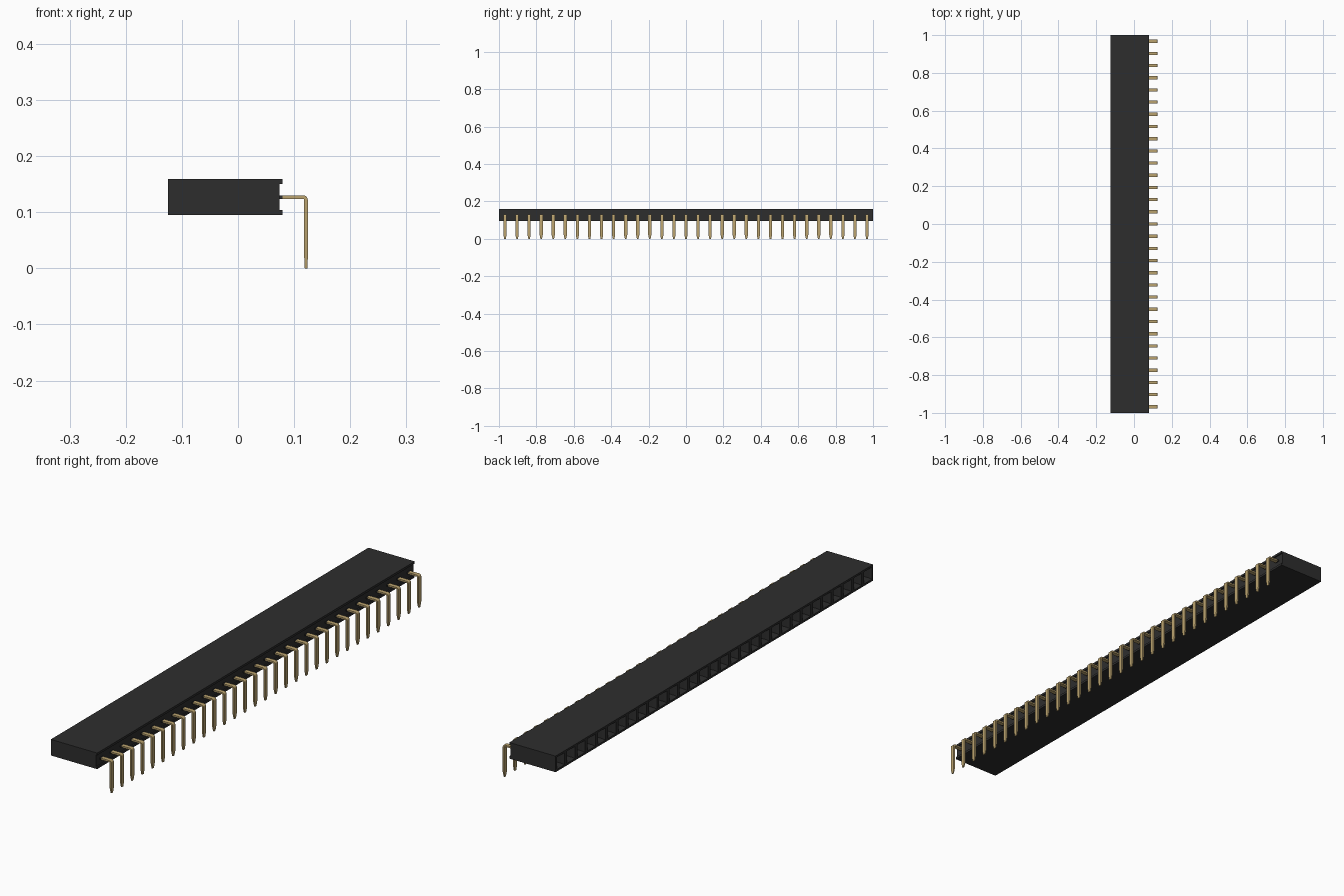
import bpy, bmesh, math
from mathutils import Vector

cube = bpy.data.objects.get("Cube")
if cube:
    bpy.data.objects.remove(cube, do_unlink=True)

COUNT = 31
PITCH = 2.0 / COUNT


def material(name, rgb, rough):
    m = bpy.data.materials.new(name)
    m.use_nodes = True
    m.diffuse_color = (*rgb, 1)
    bsdf = m.node_tree.nodes["Principled BSDF"]
    bsdf.inputs["Base Color"].default_value = (*rgb, 1)
    bsdf.inputs["Roughness"].default_value = rough
    return m


def finish(bm, name, mat):
    bmesh.ops.recalc_face_normals(bm, faces=bm.faces)
    me = bpy.data.meshes.new(name)
    bm.to_mesh(me)
    bm.free()
    me.materials.append(mat)
    ob = bpy.data.objects.new(name, me)
    bpy.context.collection.objects.link(ob)
    return ob


black = material("black plastic", (0.027, 0.027, 0.027), 0.6)
gold = material("gold metal", (0.50, 0.37, 0.16), 0.45)

# Housing: profile with a groove along the pin side, swept in one step per socket
X0, X1, XG = -0.125, 0.079, 0.074
Z0, Z1 = 0.095, 0.159
profile = [(X0, Z0), (X1, Z0), (X1, 0.104), (XG, 0.104),
           (XG, 0.150), (X1, 0.150), (X1, Z1), (X0, Z1)]
bm = bmesh.new()
rings = [[bm.verts.new((x, -1 + i * PITCH, z)) for x, z in profile]
         for i in range(COUNT + 1)]
n = len(profile)
for a, b in zip(rings, rings[1:]):
    for k in range(n):
        bm.faces.new((a[k], a[(k + 1) % n], b[(k + 1) % n], b[k]))
bm.faces.new(rings[0])
bm.faces.new(rings[-1])
bmesh.ops.recalc_face_normals(bm, faces=bm.faces)

# Sockets: square funnel mouths leading into deep square holes
mouths = [f for f in bm.faces if f.normal.x < -0.9]
bmesh.ops.inset_individual(bm, faces=mouths, thickness=0.011, depth=0)
bmesh.ops.inset_individual(bm, faces=mouths, thickness=0.007, depth=-0.010)
holes = bmesh.ops.extrude_discrete_faces(bm, faces=mouths)["faces"]
for f in holes:
    bmesh.ops.translate(bm, verts=f.verts, vec=(0.14, 0, 0))
finish(bm, "housing", black)

# Pin: flat strip with a rounded right-angle bend and a tapered tip
T, W = 0.0065, 0.017
XO, ZT, R = 0.1245, 0.130, 0.0085
cx, cz = XO - R, ZT - R
sections = [(Vector((0.078, 0, ZT)), Vector((0.078, 0, ZT - T)), W)]
for i in range(6):
    t = math.pi / 2 * (1 - i / 5)
    d = Vector((math.cos(t), 0, math.sin(t)))
    c = Vector((cx, 0, cz))
    sections.append((c + d * R, c + d * (R - T), W))
sections.append((Vector((XO, 0, 0.02)), Vector((XO - T, 0, 0.02)), W))
sections.append((Vector((XO - 0.001, 0, 0)), Vector((XO - T + 0.001, 0, 0)), W * 0.5))


def add_strip(bm, secs, y):
    loops = []
    for outer, inner, w in secs:
        h = Vector((0, w / 2, 0))
        o = Vector((0, y, 0))
        loops.append([bm.verts.new(p + o) for p in
                      (outer - h, outer + h, inner + h, inner - h)])
    for a, b in zip(loops, loops[1:]):
        for k in range(4):
            bm.faces.new((a[k], a[(k + 1) % 4], b[(k + 1) % 4], b[k]))
    bm.faces.new(loops[0])
    bm.faces.new(loops[-1])


pins, collars = bmesh.new(), bmesh.new()
for i in range(COUNT):
    y = -1 + (i + 0.5) * PITCH
    add_strip(pins, sections, y)
    # Dark sleeve where the pin leaves the groove wall
    add_strip(collars, [(Vector((x, 0, ZT)), Vector((x, 0, ZT - T)), W + 0.002)
                        for x in (XG - 0.001, X1)], y)
pin_ob = finish(pins, "pins", gold)
finish(collars, "pin_collars", black)

bpy.ops.object.select_all(action="DESELECT")
pin_ob.select_set(True)
bpy.context.view_layer.objects.active = pin_ob
bpy.ops.object.shade_smooth_by_angle(angle=math.radians(30))
